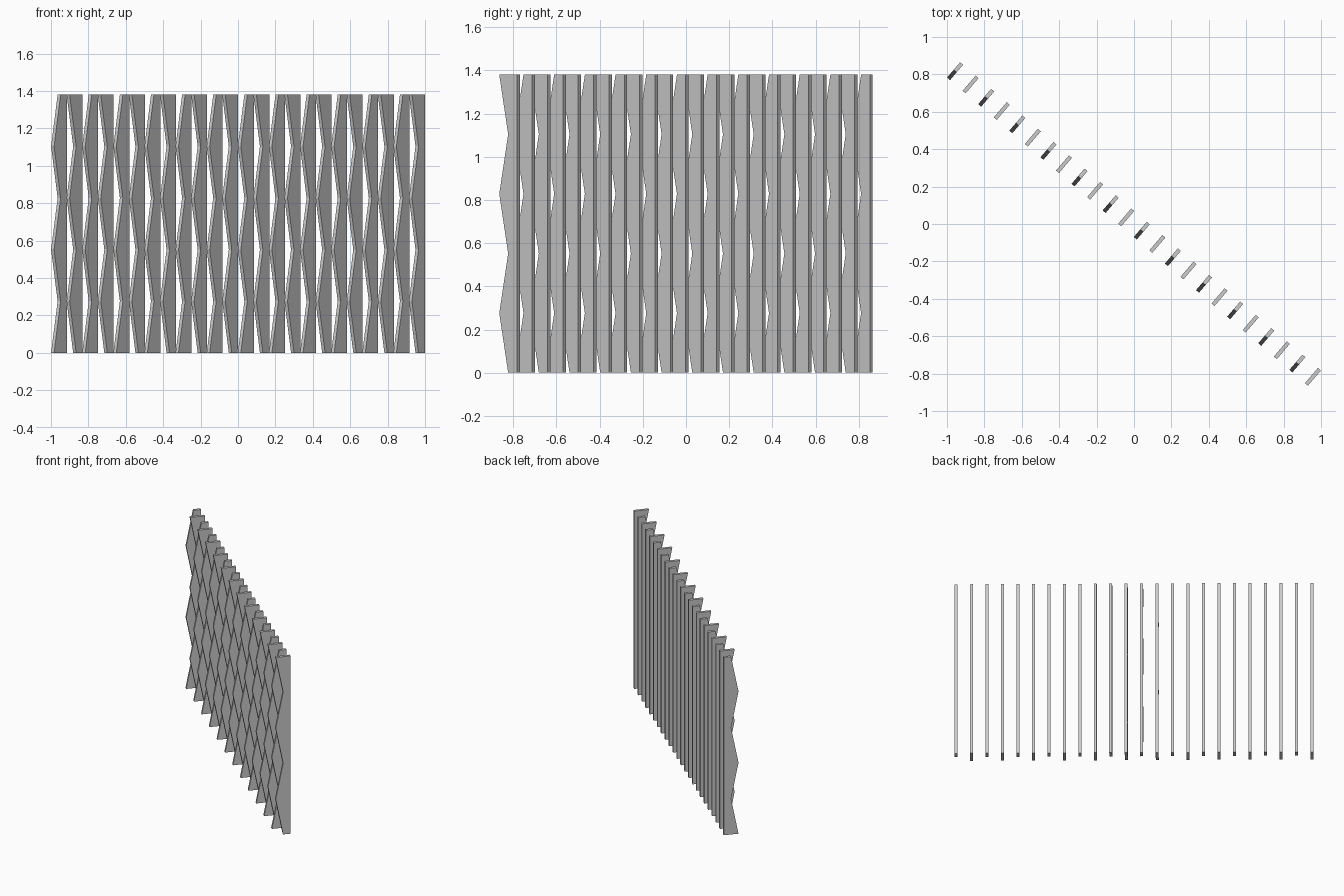
import bpy, bmesh, math

if "Cube" in bpy.data.objects:
    bpy.data.objects.remove(bpy.data.objects["Cube"])

COUNT = 24
PITCH = 0.1094                # spacing along the diagonal row
LENGTH, NOTCH, THICK = 0.107, 0.054, 0.021
STEP, SEGS = 0.276, 5         # zigzag step height and number of steps
ROW = math.radians(-40.5)     # row direction; fins stand square to it


def fin_mesh(name, phase):
    """Upright slat: zigzag front edge (-Y), straight back edge (+Y)."""
    bm = bmesh.new()
    h = LENGTH / 2
    rows = []
    for i in range(SEGS + 1):
        front = -h + (NOTCH if (i + phase) % 2 else 0)
        rows.append((front, i * STEP))
    outline = rows + [(h, SEGS * STEP), (h, 0)]
    face = bm.faces.new([bm.verts.new((-THICK / 2, y, z)) for y, z in outline])
    ext = bmesh.ops.extrude_face_region(bm, geom=[face])
    moved = [g for g in ext["geom"] if isinstance(g, bmesh.types.BMVert)]
    bmesh.ops.translate(bm, verts=moved, vec=(THICK, 0, 0))
    bmesh.ops.recalc_face_normals(bm, faces=bm.faces)
    mesh = bpy.data.meshes.new(name)
    bm.to_mesh(mesh)
    bm.free()
    return mesh


# Two alternating slat shapes
meshes = [fin_mesh("slat_a", 0), fin_mesh("slat_b", 1)]

# Diagonal row of slats
for i in range(COUNT):
    d = (i - (COUNT - 1) / 2) * PITCH
    slat = bpy.data.objects.new(f"screen_slat_{i + 1:02d}", meshes[i % 2])
    slat.location = (d * math.cos(ROW), d * math.sin(ROW), 0)
    slat.rotation_euler.z = ROW
    bpy.context.collection.objects.link(slat)
